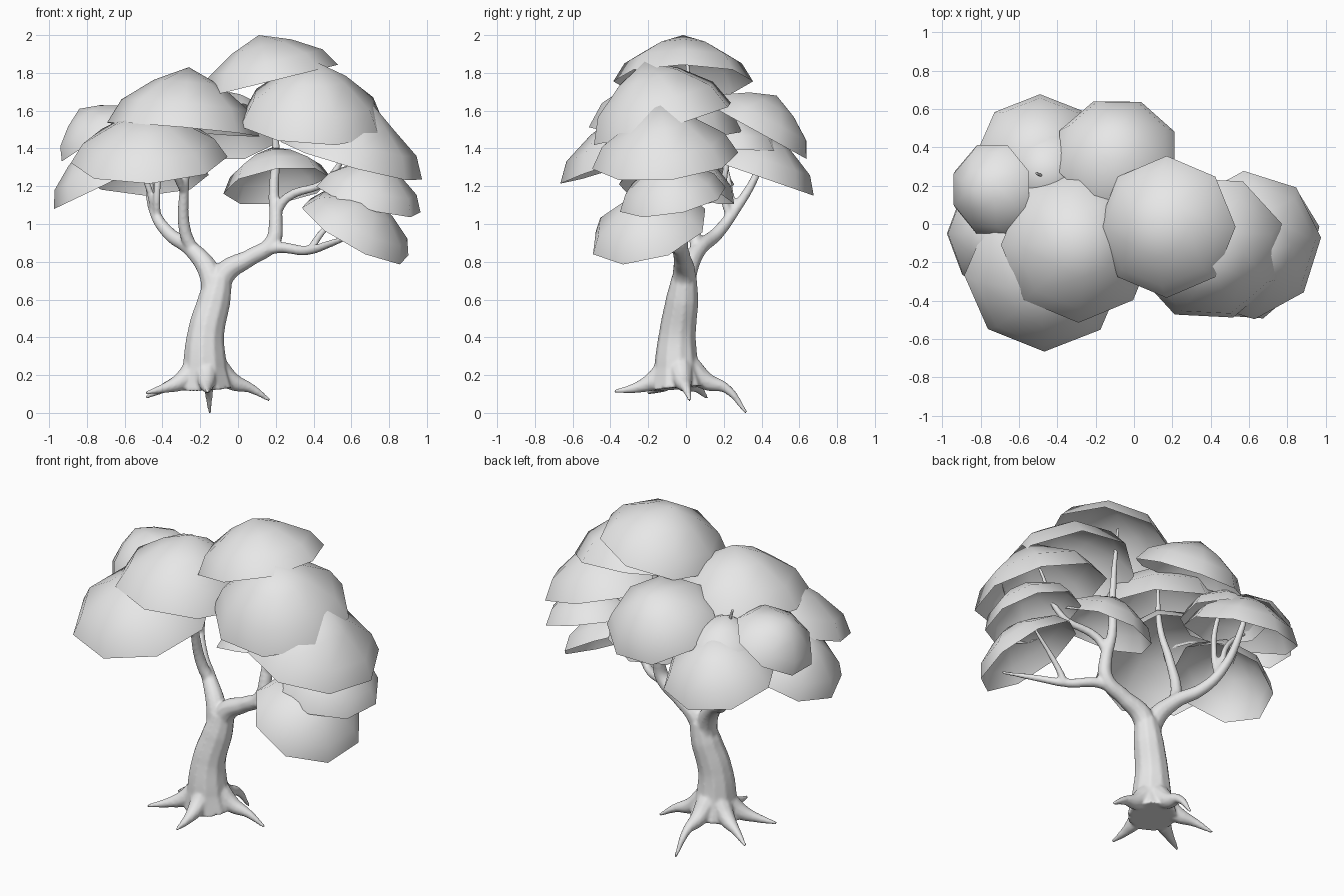
import bpy, bmesh, math
from mathutils import Vector

grey = bpy.data.materials.new("plain grey")
grey.diffuse_color = (0.8, 0.8, 0.8, 1)


def leaf_cap(name, centre, apex, radius, phase=0.0, fullness=1.0):
    """Open eight-sided dome from a rim centre, an apex and a rim radius."""
    c, a = Vector(centre), Vector(apex)
    height = (a - c).length
    rot = Vector((0, 0, 1)).rotation_difference(a - c)
    bm = bmesh.new()
    rings = []
    for r, h in ((1.0, 0.0), (0.84, 0.39 * fullness), (0.44, 0.75 * fullness)):
        ring = []
        for i in range(8):
            t = math.radians(phase) + i * math.tau / 8
            p = Vector((math.cos(t) * r * radius, math.sin(t) * r * radius, h * height))
            ring.append(bm.verts.new(c + rot @ p))
        rings.append(ring)
    top = bm.verts.new(a)
    for i in range(8):
        j = (i + 1) % 8
        for lo, hi in zip(rings, rings[1:]):
            bm.faces.new((lo[i], lo[j], hi[j], hi[i]))
        bm.faces.new((rings[-1][i], rings[-1][j], top))
    for f in bm.faces:
        f.smooth = True
    me = bpy.data.meshes.new(name)
    bm.to_mesh(me)
    bm.free()
    me.materials.append(grey)
    bpy.context.collection.objects.link(bpy.data.objects.new(name, me))


wood = bmesh.new()


def limb(points):
    """Add a tapered round tube through (x, y, z, radius) points to the wood."""
    cu = bpy.data.curves.new("limb_path", 'CURVE')
    cu.dimensions = '3D'
    cu.bevel_depth = 1.0
    cu.bevel_resolution = 3
    cu.resolution_u = 6
    cu.use_fill_caps = True
    sp = cu.splines.new('BEZIER')
    sp.bezier_points.add(len(points) - 1)
    for bp, (x, y, z, r) in zip(sp.bezier_points, points):
        bp.co = (x, y, z)
        bp.radius = r
        bp.handle_left_type = bp.handle_right_type = 'AUTO'
    tmp = bpy.data.objects.new("limb_path", cu)
    bpy.context.collection.objects.link(tmp)
    dg = bpy.context.evaluated_depsgraph_get()
    wood.from_mesh(bpy.data.meshes.new_from_object(tmp.evaluated_get(dg)))
    bpy.data.objects.remove(tmp)


# Trunk
limb([(-0.17, -0.04, 0.13, 0.145), (-0.175, -0.05, 0.24, 0.12),
      (-0.17, -0.045, 0.42, 0.099), (-0.125, -0.02, 0.6, 0.088),
      (-0.1, -0.01, 0.72, 0.068), (-0.1, -0.01, 0.75, 0.02)])

# Roots spreading from the foot of the trunk
root_tips = [(0.17, 0.02, 0.065), (-0.15, 0.32, 0.0), (-0.49, 0.11, 0.08),
             (-0.49, -0.2, 0.105), (-0.16, -0.38, 0.115)]
for x, y, z in root_tips:
    dx, dy = x + 0.17, y + 0.04
    limb([(-0.17 + dx * 0.15, -0.04 + dy * 0.15, 0.24, 0.07),
          (-0.17 + dx * 0.42, -0.04 + dy * 0.42, 0.165, 0.048),
          (-0.17 + dx * 0.7, -0.04 + dy * 0.7, 0.13, 0.026),
          (x, y, z, 0.009)])

# Left branches and twigs
limb([(-0.125, -0.02, 0.6, 0.07), (-0.15, 0.0, 0.74, 0.06), (-0.25, 0.07, 0.87, 0.043),
      (-0.36, 0.16, 0.945, 0.036), (-0.44, 0.25, 1.06, 0.029),
      (-0.475, 0.38, 1.28, 0.02), (-0.49, 0.42, 1.45, 0.01)])
limb([(-0.24, 0.06, 0.86, 0.035), (-0.28, 0.04, 0.96, 0.033), (-0.285, -0.02, 1.18, 0.026),
      (-0.26, -0.08, 1.42, 0.02), (-0.26, -0.1, 1.75, 0.01)])
limb([(-0.285, -0.02, 1.17, 0.022), (-0.33, -0.1, 1.26, 0.02), (-0.45, -0.28, 1.5, 0.01)])
limb([(-0.43, 0.23, 1.04, 0.022), (-0.43, 0.2, 1.15, 0.019),
      (-0.42, 0.22, 1.35, 0.016), (-0.51, 0.265, 1.63, 0.01)])
limb([(-0.44, 0.25, 1.06, 0.02), (-0.5, 0.22, 1.25, 0.017), (-0.74, 0.17, 1.48, 0.01)])

# Right branches and twigs
limb([(-0.125, -0.02, 0.6, 0.07), (-0.07, -0.01, 0.74, 0.062), (0.06, -0.02, 0.82, 0.046),
      (0.18, -0.03, 0.9, 0.043), (0.2, -0.01, 1.02, 0.037), (0.19, 0.03, 1.16, 0.029),
      (0.2, 0.05, 1.42, 0.021), (0.12, 0.0, 1.9, 0.01)])
limb([(0.12, -0.03, 0.86, 0.035), (0.22, -0.06, 0.875, 0.03), (0.36, -0.15, 0.86, 0.026),
      (0.5, -0.28, 0.9, 0.019), (0.63, -0.42, 0.95, 0.009)])
limb([(0.38, -0.16, 0.86, 0.022), (0.44, -0.16, 0.95, 0.018), (0.62, -0.15, 1.13, 0.01)])
limb([(0.2, 0.0, 1.06, 0.028), (0.26, -0.02, 1.14, 0.025), (0.47, -0.08, 1.23, 0.02),
      (0.62, -0.1, 1.5, 0.01)])

# Fuse the wood into one smooth skin
wood_mesh = bpy.data.meshes.new("trunk_and_branches")
wood.to_mesh(wood_mesh)
wood.free()
wood_mesh.materials.clear()
wood_mesh.materials.append(grey)
tree = bpy.data.objects.new("trunk_and_branches", wood_mesh)
bpy.context.collection.objects.link(tree)
remesh = tree.modifiers.new("fuse", 'REMESH')
remesh.mode = 'VOXEL'
remesh.voxel_size = 0.009
remesh.use_smooth_shade = True
relax = tree.modifiers.new("relax", 'SMOOTH')
relax.factor = 0.5
relax.iterations = 5

# Leaf canopy domes
leaf_cap("top_canopy", (0.17, -0.015, 1.755), (0.11, -0.015, 2.0), 0.37)
leaf_cap("right_upper_canopy", (0.39, -0.125, 1.53), (0.41, -0.22, 1.86), 0.4, 19)
leaf_cap("right_outer_canopy", (0.6, -0.11, 1.335), (0.69, -0.14, 1.66), 0.39, 5, 0.86)
leaf_cap("right_middle_canopy", (0.69, -0.07, 1.13), (0.75, -0.11, 1.34), 0.29, 10)
leaf_cap("right_low_canopy", (0.62, -0.195, 0.96), (0.72, -0.25, 1.14), 0.325, 15)
leaf_cap("inner_canopy", (0.21, -0.02, 1.2), (0.18, 0.05, 1.405), 0.29, 0)
leaf_cap("left_front_canopy", (-0.47, -0.27, 1.34), (-0.48, -0.35, 1.59), 0.415, 0)
leaf_cap("left_upper_canopy", (-0.29, -0.11, 1.5), (-0.26, -0.1, 1.83), 0.405, 0)
leaf_cap("back_canopy", (-0.09, 0.375, 1.49), (-0.09, 0.48, 1.68), 0.325, 22)
leaf_cap("left_back_canopy", (-0.49, 0.36, 1.26), (-0.49, 0.44, 1.49), 0.335, 0)
leaf_cap("left_outer_canopy", (-0.74, 0.18, 1.46), (-0.84, 0.18, 1.61), 0.25, 22)
leaf_cap("left_low_canopy", (-0.7, -0.05, 1.21), (-0.8, -0.05, 1.42), 0.305, 0)
leaf_cap("left_small_canopy", (-0.45, 0.26, 1.38), (-0.46, 0.26, 1.58), 0.25, 10)
